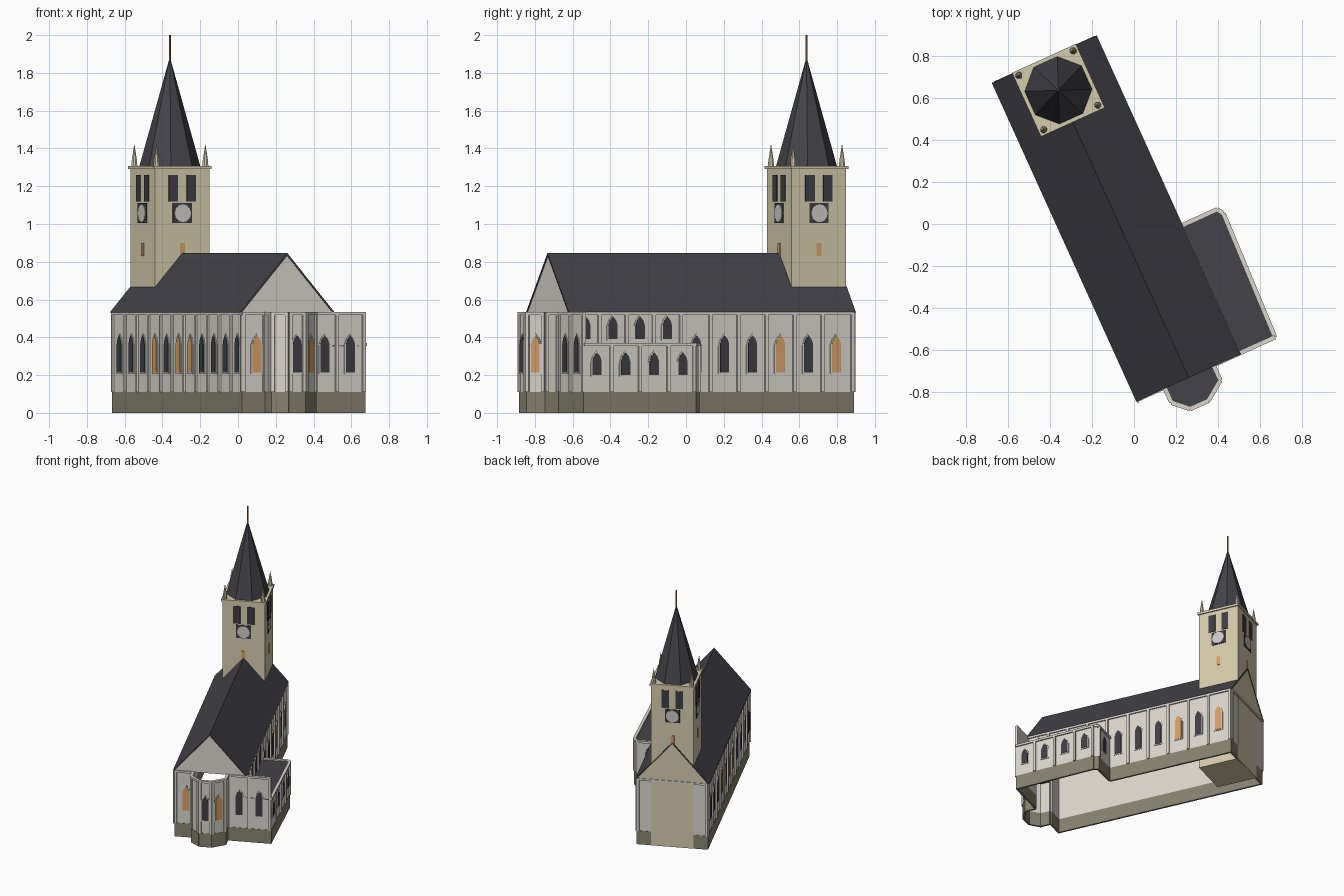
import bpy, bmesh, math
from mathutils import Vector, Matrix

if "Cube" in bpy.data.objects:
    bpy.data.objects.remove(bpy.data.objects["Cube"])

ROT = Matrix.Rotation(math.radians(24.4), 4, 'Z')   # whole church stands skewed on the grid


def material(name, rgb):
    m = bpy.data.materials.new(name)
    lin = [((c / 255 + 0.055) / 1.055) ** 2.4 for c in rgb]
    m.diffuse_color = (*lin, 1)
    m.use_nodes = True
    m.node_tree.nodes["Principled BSDF"].inputs["Base Color"].default_value = m.diffuse_color
    return m


WALL = material("pale plaster", (218, 214, 205))
TAN = material("sandstone", (214, 204, 172))
BASE = material("plinth stone", (134, 129, 111))
ROOF = material("slate", (68, 67, 73))
GLASS = material("dark glass", (62, 62, 69))
LIT = material("amber glass", (214, 160, 103))
CLOCK = material("clock grey", (204, 202, 198))
ROD = material("bronze", (178, 125, 88))

parts = {}


def bm_for(name, mat):
    return parts.setdefault(name, (bmesh.new(), mat))[0]


def prism(name, mat, pts, vec):
    """Extrude a planar polygon along a vector."""
    bm = bm_for(name, mat)
    vec = Vector(vec)
    a = [bm.verts.new(Vector(p)) for p in pts]
    b = [bm.verts.new(Vector(p) + vec) for p in pts]
    bm.faces.new(a)
    bm.faces.new(b[::-1])
    n = len(a)
    for i in range(n):
        bm.faces.new((a[i], b[i], b[(i + 1) % n], a[(i + 1) % n]))


def cone(name, mat, x, y, z0, z1, r0, r1, seg, turn=0):
    m = Matrix.Translation((x, y, (z0 + z1) / 2)) @ Matrix.Rotation(turn, 4, 'Z')
    bmesh.ops.create_cone(bm_for(name, mat), cap_ends=True, segments=seg,
                          radius1=r0, radius2=r1, depth=z1 - z0, matrix=m)


class Side:
    """A vertical plane from p0 to p1; the outside is on the right of the direction."""

    def __init__(self, p0, p1):
        self.p = Vector((*p0, 0))
        d = Vector((*p1, 0)) - self.p
        self.len = d.length
        self.d = d.normalized()
        self.out = Vector((self.d.y, -self.d.x, 0))

    def plate(self, name, mat, outline, d0, d1):
        pts = [self.p + self.d * s + self.out * d0 + Vector((0, 0, z)) for s, z in outline]
        prism(name, mat, pts, self.out * (d1 - d0))

    def box(self, name, mat, s0, s1, z0, z1, d0, d1):
        self.plate(name, mat, [(s0, z0), (s1, z0), (s1, z1), (s0, z1)], d0, d1)

    def arch(self, name, mat, s, z0, z1, w, d):
        h = w / 2
        k = z1 - w * 0.9
        self.plate(name, mat, [(s - h, z0), (s + h, z0), (s + h, k), (s + h * .68, k + w * .5),
                               (s, z1), (s - h * .68, k + w * .5), (s - h, k)], 0, d)

    def window(self, s, z0, z1, lit=False, w=.052):
        self.arch("window_frames", WALL, s, z0 - .008, z1 + .01, w + .018, .004)
        self.arch("amber_windows" if lit else "dark_windows", LIT if lit else GLASS,
                  s, z0, z1, w, .007)


def wall(name, p0, p1, top=.535, wins=(), piers=(), zr=(.215, .41), bottom=0):
    w = Side(p0, p1)
    L = w.len
    if bottom == 0:
        w.box(name + "_plinth", BASE, 0, L, 0, .11, -.012, .002)
    w.box(name, WALL, 0, L, max(bottom, .11), top, -.012, 0)
    w.box(name + "_cornice", WALL, 0, L, top - .016, top, 0, .01)
    for s in piers:
        a, b = max(s - .009, 0), min(s + .009, L)
        w.box(name + "_pilasters", WALL, a, b, .11 if bottom == 0 else bottom, top - .016, 0, .01)
    for s, lit in wins:
        w.window(s, *zr, lit)
    return w


XL, XR, YF, YB, CX = -.328, .200, -.77, .885, -.065

# nave side walls
wall("nave_left_wall", (XL, YB), (XL, YF),
     wins=[(.095 + .151 * k, k in (3, 5, 6)) for k in range(11)],
     piers=[.009] + [.095 + .151 * (k + .5) for k in range(11)])
wall("nave_right_wall", (XR, -.10), (XR, YB),
     wins=[(.069 + .1625 * k, k in (3, 5)) for k in range(6)],
     piers=[.069 + .1625 * (k + .5) for k in range(5)] + [.976])
wall("nave_upper_wall", (XR, YF), (XR, -.10), bottom=.35, zr=(.39, .51),
     wins=[(.095 + .158 * k, False) for k in range(4)],
     piers=[.095 + .158 * (k + .5) for k in range(4)])
wall("nave_back_wall", (XR, YB), (XL, YB), piers=[.009, .519])

# front walls and apse
wall("front_left_wall", (XL, YF), (-.19, YF), wins=[(.087, True)], piers=[.009, .13])
wall("front_right_wall", (.068, YF), (.39, YF), wins=[(.086, False), (.234, False)],
     piers=[.012, .157, .313])
apse = [(-.19, YF), (-.19, -.85), (-.12, -.915), (-.025, -.915), (.068, -.85), (.068, YF)]
for i in range(5):
    length = (Vector(apse[i + 1]) - Vector(apse[i])).length
    wall("apse_wall", apse[i], apse[i + 1], piers=[.009, length - .009],
         wins=[(length / 2, i == 3)] if i in (2, 3) else [])
prism("apse_roof", ROOF, [(x, y, .355) for x, y in apse], (0, 0, .006))

# side annex
annex = [(.39, YF), (.41, -.13), (.39, -.10), (XR, -.10)]
wall("annex_wall", annex[0], annex[1], .37, [(.073 + .164 * k, False) for k in range(4)],
     [.155 + .164 * k for k in range(3)] + [.63], (.2, .32))
wall("annex_wall", annex[1], annex[2], .37)
wall("annex_wall", annex[2], annex[3], .37, [(.095, False)], [.009], (.2, .32))
prism("annex_roof", ROOF, [(x, y, .352) for x, y in annex + [(XR, YF)]], (0, 0, .008))

# main roof and gables
v = [(-.34, .532), (CX, .846), (.21, .532), (.198, .532), (CX, .832), (-.328, .532)]
prism("nave_roof", ROOF, [(x, -.776, z) for x, z in v], (0, 1.669, 0))
for nm, mt, y in (("front_gable", WALL, -.772), ("back_gable", TAN, .882)):
    prism(nm, mt, [(-.33, y, .53), (CX, y, .835), (.2, y, .53)], (0, .008, 0))

# tower
TX, TY, H = -.065, .73, .158
sq = [(TX - H, TY - H), (TX + H, TY - H), (TX + H, TY + H), (TX - H, TY + H)]
prism("tower", TAN, [(x, y, 0) for x, y in sq], (0, 0, 1.295))
g = .167 / H
prism("tower_cornice", TAN, [(TX + (x - TX) * g, TY + (y - TY) * g, 1.29) for x, y in sq], (0, 0, .018))
for i in range(4):
    f = Side(sq[i], sq[(i + 1) % 4])
    for o in (-.052, .052):
        f.box("belfry_openings", GLASS, H + o - .027, H + o + .027, 1.12, 1.26, 0, .004)
    f.box("clock_panel", GLASS, H - .055, H + .055, 1.005, 1.11, 0, .004)
    f.plate("clock_face", CLOCK, [(H + .048 * math.cos(a * math.pi / 6), 1.057 + .048 * math.sin(a * math.pi / 6))
                                  for a in range(12)], .004, .008)
    f.box("tower_slits", LIT, H - .014, H + .014, .83, .9, 0, .004)
    # corner pinnacles
    sx, sy = (sq[i][0] - TX) / H, (sq[i][1] - TY) / H
    cone("pinnacles", TAN, TX + .142 * sx, TY + .142 * sy, 1.305, 1.335, .017, .015, 8)
    cone("pinnacles", TAN, TX + .142 * sx, TY + .142 * sy, 1.335, 1.42, .015, .001, 8)

# spire and rod
cone("spire", ROOF, TX, TY, 1.3, 1.87, .163, .004, 8, math.pi / 8)
cone("finial_rod", ROD, TX, TY, 1.86, 2.0, .005, .005, 6)

for name, (bm, mat) in parts.items():
    bmesh.ops.transform(bm, matrix=ROT, verts=bm.verts)
    bmesh.ops.recalc_face_normals(bm, faces=bm.faces)
    me = bpy.data.meshes.new(name)
    bm.to_mesh(me)
    bm.free()
    me.materials.append(mat)
    bpy.context.collection.objects.link(bpy.data.objects.new(name, me))
